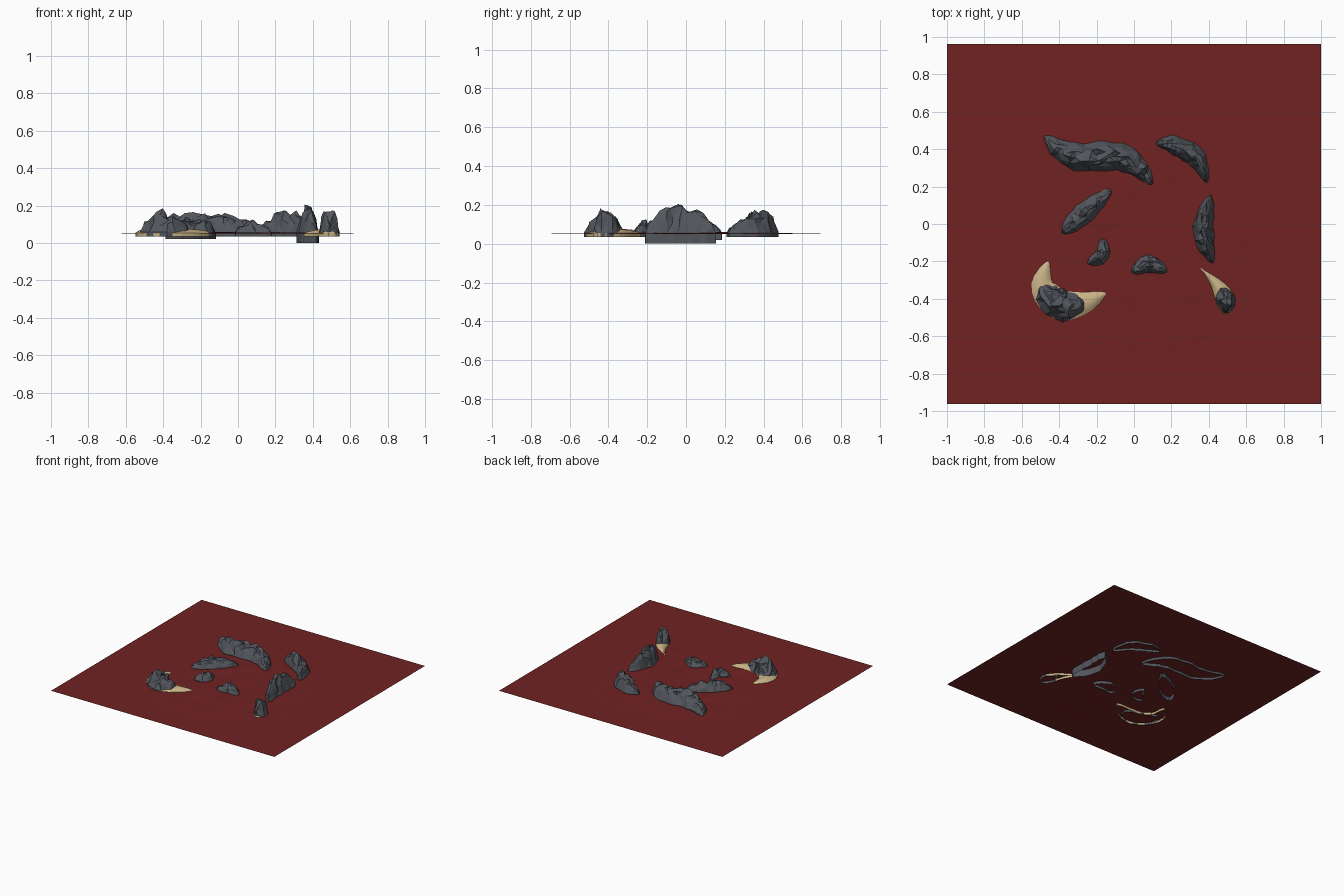
import bpy, bmesh, math, random
from mathutils import Vector, noise

if "Cube" in bpy.data.objects:
    bpy.data.objects.remove(bpy.data.objects["Cube"])

random.seed(7)
SEA = 0.05


def mat(name, rgb):
    m = bpy.data.materials.new(name)
    m.diffuse_color = (*rgb, 1)
    m.use_nodes = True
    m.node_tree.nodes["Principled BSDF"].inputs["Base Color"].default_value = m.diffuse_color
    return m


RED = mat("deep red sea", (0.165, 0.016, 0.016))
ROCK = mat("slate grey rock", (0.085, 0.093, 0.108))
SAND = mat("pale sand", (0.58, 0.45, 0.24))


def finish(bm, name, material):
    me = bpy.data.meshes.new(name)
    bm.to_mesh(me)
    bm.free()
    ob = bpy.data.objects.new(name, me)
    bpy.context.collection.objects.link(ob)
    me.materials.append(material)
    return ob


def on_curve(pts, t):
    """Point on a Catmull-Rom curve, t from 0 to 1."""
    f = min(max(t, 0), 1) * (len(pts) - 1)
    i = min(int(f), len(pts) - 2)
    f -= i
    a, b, c, d = [Vector(pts[max(0, min(len(pts) - 1, i + k))]) for k in (-1, 0, 1, 2)]
    return 0.5 * (2 * b + (c - a) * f + (2 * a - 5 * b + 4 * c - d) * f * f
                  + (3 * b - a - 3 * c + d) * f ** 3)


def hump(t, power=0.8):
    return max(math.sin(math.pi * min(max(t, 0), 1)), 0) ** power


def ridge(name, pts, width, top, material=ROCK, bottom=0.035,
          span=(0, 1), skew=1, rough=0.85, m=7):
    """Crescent ridge along a curve, with a skirt below the sea, open below."""
    bm = bmesh.new()
    length = sum((Vector(b) - Vector(a)).length for a, b in zip(pts, pts[1:]))
    n = max(8, round(length * (span[1] - span[0]) / 0.03))
    part = span != (0, 1)
    rows = []
    for i in range(n + 1):
        s = i / n
        t = span[0] + (span[1] - span[0]) * s
        p = on_curve(pts, t)
        d = on_curve(pts, t + 0.02) - on_curve(pts, t - 0.02)
        side = Vector((-d.y, d.x)).normalized()
        w = width * hump(t ** skew)
        if part:
            w *= 1.05 * hump(s, 0.35)
        w = max(w, 0.002)
        h = (top - SEA) * hump(s ** skew if not part else s, 0.7 if rough else 0.4)
        row = []
        for j in range(m + 1):
            u = 2 * j / m - 1
            inner = 0 < i < n and 0 < j < m
            q = p + side * u * w
            z = max(h * (1 - abs(u) ** 2.6), 0.004)
            if rough and inner:
                # boulder-like lumps
                lump = noise.noise(Vector((q.x, q.y, 0.07)) * 26)
                z = max(z + rough * h * 0.5 * lump, 0.008)
                q += Vector((random.uniform(-1, 1), random.uniform(-1, 1))) * 0.16 * w
            elif rough and 0 < i < n:
                q = p + side * u * w * random.uniform(0.9, 1.1)
                z = 0.012
            row.append(bm.verts.new((q.x, q.y, z)))
        rows.append(row)
    # scale the lumps to the wanted height
    k = (top - SEA) / max(v.co.z for v in bm.verts)
    for v in bm.verts:
        v.co.z = SEA + v.co.z * k
    for a, b in zip(rows, rows[1:]):
        for j in range(m):
            bm.faces.new((a[j], b[j], b[j + 1], a[j + 1]))
    # straight skirt running down below the sea
    rim = [e for e in bm.edges if e.is_boundary]
    for v in bmesh.ops.extrude_edge_only(bm, edges=rim)["geom"]:
        if isinstance(v, bmesh.types.BMVert):
            v.co.z = bottom
    bmesh.ops.recalc_face_normals(bm, faces=bm.faces)
    bm.normal_update()
    tops = [f for f in bm.faces if f.normal.z > 0.1]
    if sum(f.normal.z for f in bm.faces) < 0:
        bmesh.ops.reverse_faces(bm, faces=bm.faces)
    bmesh.ops.triangulate(bm, faces=bm.faces)
    return finish(bm, name, material)


# red sea sheet, gently disturbed in the middle
bm = bmesh.new()
bmesh.ops.create_grid(bm, x_segments=90, y_segments=88, size=1)
for v in bm.verts:
    v.co.y *= 0.963
    k = max(0, 1 - (v.co.length / 0.75) ** 2)
    v.co.z = SEA + 0.007 * k + 0.006 * k * noise.noise(v.co * 7)
sea = finish(bm, "sea", RED)
for f in sea.data.polygons:
    f.use_smooth = True

# free standing rock crescents
ridge("back_left_rocks", [(-0.48, 0.47), (-0.33, 0.365), (-0.05, 0.35), (0.10, 0.21)], 0.078, 0.165)
ridge("back_right_rocks", [(0.115, 0.43), (0.21, 0.425), (0.335, 0.35), (0.39, 0.22)], 0.055, 0.175)
ridge("right_rocks", [(0.41, 0.155), (0.37, -0.03), (0.42, -0.21)], 0.055, 0.205, bottom=0.0)
ridge("left_inner_rocks", [(-0.385, -0.05), (-0.27, 0.055), (-0.12, 0.185)], 0.058, 0.14, bottom=0.02)
ridge("small_inner_rocks", [(-0.165, -0.075), (-0.17, -0.165), (-0.25, -0.212)], 0.04, 0.12)
ridge("front_inner_rocks", [(-0.015, -0.26), (0.08, -0.215), (0.18, -0.255)], 0.048, 0.125)

# crescents with a low sand beach and a rock on part of it
left = [(-0.46, -0.20), (-0.49, -0.33), (-0.40, -0.43), (-0.27, -0.42), (-0.15, -0.37)]
right = [(0.355, -0.235), (0.44, -0.32), (0.49, -0.41), (0.485, -0.48)]
for name, pts, width, top, span, skew in (
        ("front_left", left, 0.08, 0.185, (0.22, 0.78), 1),
        ("front_right", right, 0.052, 0.175, (0.4, 0.98), 1.6)):
    ridge(name + "_rocks", pts, width, top, span=span, skew=skew)
    beach = ridge(name + "_beach", pts, width, 0.08, SAND, skew=skew, rough=0, m=6)
    for f in beach.data.polygons:
        f.use_smooth = f.normal.z > 0.5
